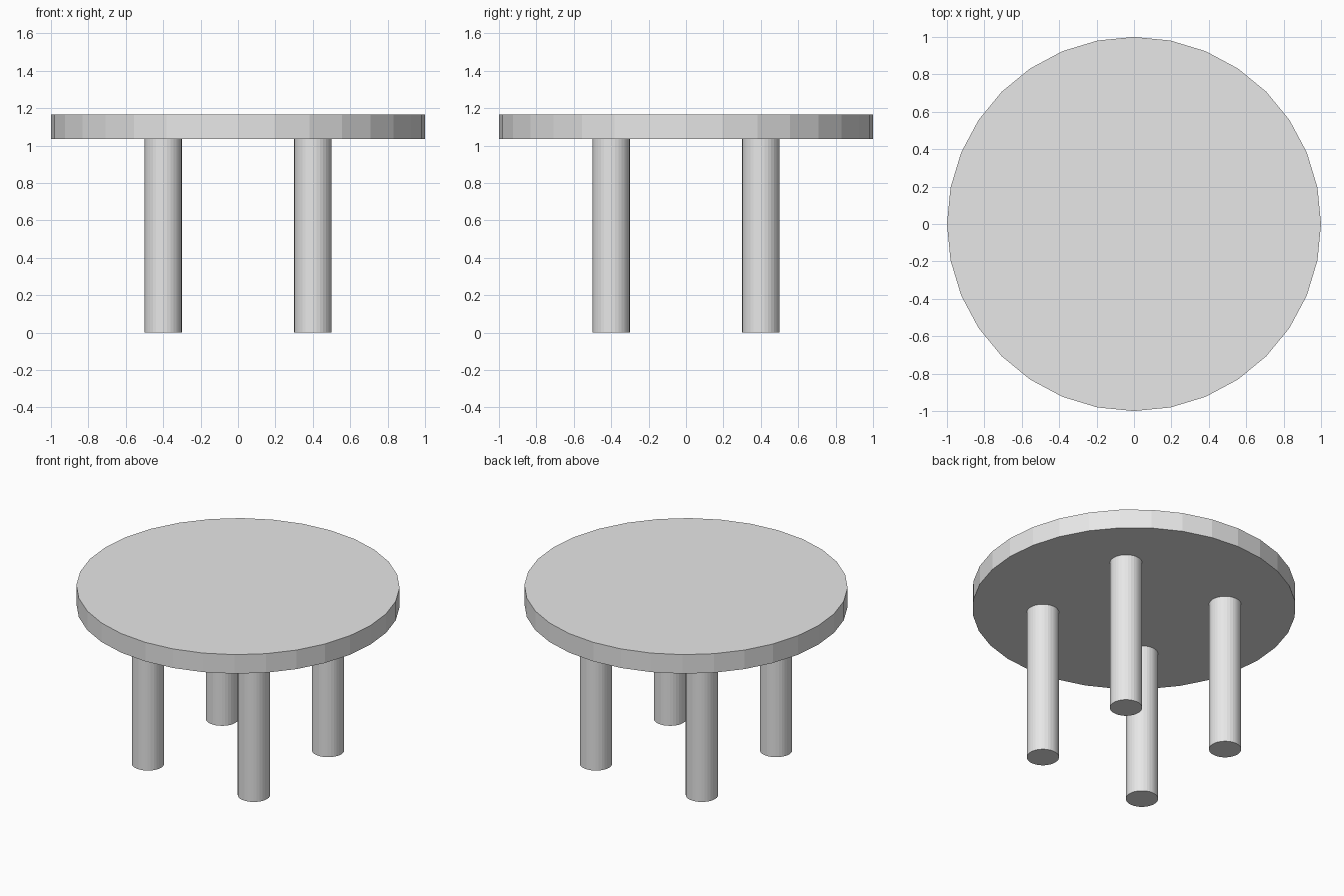
import bpy

cube = bpy.data.objects.get("Cube")
if cube:
    bpy.data.objects.remove(cube, do_unlink=True)

LEG_TOP = 1.035
TABLE_HEIGHT = 1.165

# Single pale grey finish
grey = bpy.data.materials.new("pale_grey")
grey.use_nodes = True
colour = (0.8, 0.8, 0.8, 1)
grey.diffuse_color = colour
grey.node_tree.nodes["Principled BSDF"].inputs["Base Color"].default_value = colour


def cylinder(name, radius, x, y, bottom, top):
    """Flat-faced upright cylinder between two heights."""
    bpy.ops.mesh.primitive_cylinder_add(
        vertices=32, radius=radius, depth=top - bottom,
        location=(x, y, (bottom + top) / 2))
    obj = bpy.context.object
    obj.name = name
    obj.data.materials.append(grey)
    return obj


# Round table top
cylinder("table_top", 1, 0, 0, LEG_TOP, TABLE_HEIGHT)

# Four legs set in a square
for depth_name, y in (("front", -0.4), ("back", 0.4)):
    for side_name, x in (("right", -0.4), ("left", 0.4)):
        cylinder(f"{depth_name}_{side_name}_leg", 0.1, x, y, 0, LEG_TOP)
